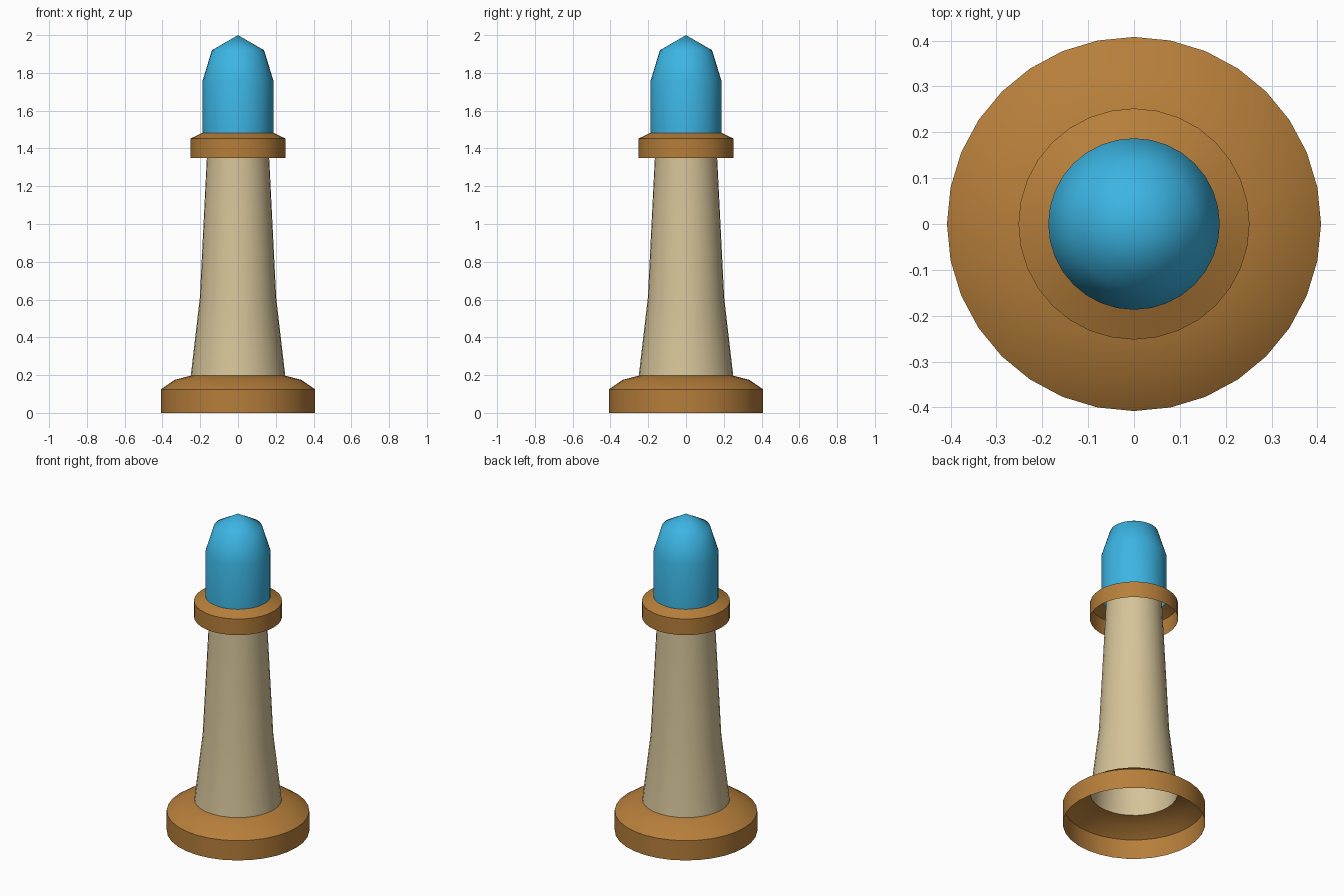
import bpy, bmesh, math

if "Cube" in bpy.data.objects:
    bpy.data.objects.remove(bpy.data.objects["Cube"])

SIDES = 32


def material(name, rgb):
    m = bpy.data.materials.new(name)
    m.diffuse_color = (*rgb, 1.0)
    m.use_nodes = True
    m.node_tree.nodes["Principled BSDF"].inputs["Base Color"].default_value = m.diffuse_color
    return m


def lathe(name, profile, mat, sharp_angle):
    """Spin an open (radius, height) profile into a thin shell around z."""
    bm = bmesh.new()
    verts = [bm.verts.new((r, 0, z)) for r, z in profile]
    edges = [bm.edges.new(pair) for pair in zip(verts, verts[1:])]
    bmesh.ops.spin(bm, geom=verts + edges, cent=(0, 0, 0), axis=(0, 0, 1),
                   angle=math.tau, steps=SIDES, use_merge=False)
    bmesh.ops.remove_doubles(bm, verts=bm.verts, dist=0.0005)
    for f in bm.faces:
        f.smooth = True
    # make the walls face away from the axis
    bm.normal_update()
    flip = [f for f in bm.faces
            if f.normal.x * f.calc_center_median().x
            + f.normal.y * f.calc_center_median().y < 0]
    bmesh.ops.reverse_faces(bm, faces=flip)
    # keep strong bends crisp
    bm.normal_update()
    for e in bm.edges:
        if len(e.link_faces) == 2 and e.calc_face_angle() > math.radians(sharp_angle):
            e.smooth = False
    mesh = bpy.data.meshes.new(name)
    bm.to_mesh(mesh)
    bm.free()
    mesh.materials.append(mat)
    obj = bpy.data.objects.new(name, mesh)
    bpy.context.collection.objects.link(obj)
    return obj


brown = material("warm_brown", (0.47, 0.21, 0.043))
tan = material("pale_sand", (0.67, 0.55, 0.32))
blue = material("sky_blue", (0.045, 0.46, 0.77))

# Hollow foot, open underneath
lathe("base", [(0.408, 0.0), (0.408, 0.125), (0.335, 0.175), (0.25, 0.197)], brown, 30)

# Tapering hollow shaft
lathe("shaft", [(0.25, 0.197), (0.202, 0.61), (0.165, 1.35), (0.16, 1.47)], tan, 30)

# Gallery ring, open underneath
lathe("collar", [(0.252, 1.35), (0.252, 1.452), (0.187, 1.483)], brown, 30)

# Rounded top with a low point
lathe("dome", [(0.187, 1.483), (0.187, 1.76), (0.138, 1.92), (0.0, 2.0)], blue, 60)
